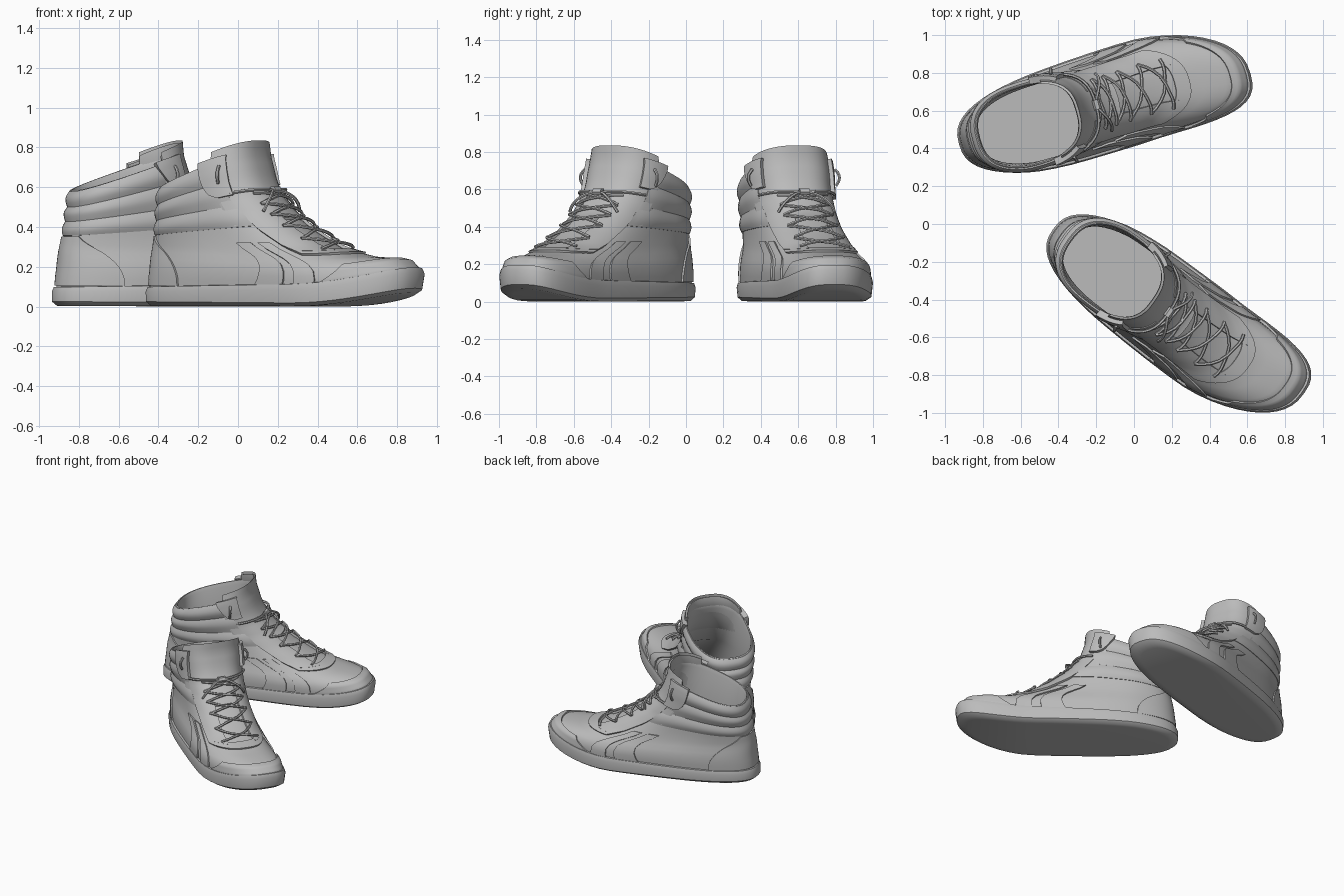
import bpy
from math import sin, cos, pi, radians
from mathutils import Vector, Matrix

if "Cube" in bpy.data.objects:
    bpy.data.objects.remove(bpy.data.objects["Cube"])

grey = bpy.data.materials.new("plain grey")
grey.diffuse_color = (0.5, 0.5, 0.5, 1)
grey.use_nodes = True
grey.node_tree.nodes["Principled BSDF"].inputs["Base Color"].default_value = grey.diffuse_color

# Each ring: heel z, toe z, heel position, toe position, half width
UPPER = [(.07, .08, -.765, .77, .248), (.14, .12, -.76, .77, .253),
         (.19, .165, -.753, .735, .253), (.24, .198, -.748, .665, .243),
         (.28, .228, -.742, .55, .23), (.31, .29, -.735, .35, .218),
         (.34, .39, -.728, .16, .212), (.39, .475, -.715, .04, .21),
         (.45, .56, -.708, -.045, .212), (.49, .64, -.70, -.09, .215),
         (.535, .70, -.695, -.11, .218), (.575, .76, -.685, -.13, .215),
         (.61, .835, -.68, -.135, .20)]
SOLE = [(.002, .0, -.72, .71, .205), (.004, .0, -.76, .76, .24),
        (.025, .015, -.785, .79, .265), (.075, .09, -.785, .802, .272),
        (.098, .12, -.775, .79, .265), (.102, .125, -.74, .75, .235)]
LINING = [(.575, .76, -.685, -.13, .215), (.585, .765, -.675, -.135, .207),
          (.56, .73, -.668, -.14, .20), (.40, .40, -.68, .05, .195),
          (.13, .13, -.71, .45, .215)]


def spow(x, p):
    return abs(x) ** p * (1 if x >= 0 else -1)


def point(rows, a, t):
    """Point on a ringed surface: a = angle round the foot (0 = toe), t = ring."""
    i = min(max(int(t), 0), len(rows) - 2)
    zb, zf, ub, uf, w = [p + (q - p) * (t - i) for p, q in zip(rows[i], rows[i + 1])]
    c = spow(cos(a), .77)
    f = (c + 1) / 2
    u = ub + (uf - ub) * f
    v = w * spow(sin(a), .77) * (.95 + .09 * f)
    v += .015 * max(0, 1 - abs(u - .3) / .5) - .06 * max(0, (u - .2) / .6) ** 2
    if v < 0:
        v -= .012 * max(0, 1 - abs(u + .45) / .35)
    z = zb + (zf - zb) * f + .08 * max(0, (u - .25) / .55) ** 2
    return Vector((u, v, z))


def surf(a, t, off=0.0):
    """Point lifted off the upper along its normal."""
    da = point(UPPER, a + .02, t) - point(UPPER, a - .02, t)
    dt = point(UPPER, a, t + .05) - point(UPPER, a, t - .05)
    return point(UPPER, a, t) + da.cross(dt).normalized() * off


def make(name, verts, faces, side):
    me = bpy.data.meshes.new(name)
    me.from_pydata(verts, [], faces)
    me.transform(side[1])
    if side[1].determinant() < 0:
        me.flip_normals()
    me.materials.append(grey)
    ob = bpy.data.objects.new(side[0] + "_" + name, me)
    bpy.context.collection.objects.link(ob)
    return ob


def rings(name, rows, side, last, cap=None, n=56):
    """Closed rings stacked into a shell, optionally capped at one ring."""
    verts = [point(rows, 2 * pi * i / n, t) for t in range(last + 1) for i in range(n)]
    faces = [(t * n + i, t * n + (i + 1) % n, (t + 1) * n + (i + 1) % n, (t + 1) * n + i)
             for t in range(last) for i in range(n)]
    if cap is not None:
        for i in range(n // 2):
            q = [i, i + 1, (n - i - 1) % n, (n - i) % n]
            q = list(dict.fromkeys(q))
            faces.append([cap * n + k for k in (q[::-1] if cap == 0 else q)])
    return make(name, verts, faces, side)


def panel(name, side, a0, a1, t0, t1, h, puff=0.0, na=14, nt=10, flat=False):
    """Raised patch; a0 and a1 are functions of height s in 0..1."""
    verts, m = [], nt + 3
    for i in range(na + 3):
        for j in range(m):
            x = min(max((i - 1) / na, 0), 1)
            s = min(max((j - 1) / nt, 0), 1)
            rim = i in (0, na + 2) or j in (0, nt + 2)
            off = -.006 if rim and not flat else h + puff * sin(pi * s)
            verts.append(surf(a0(s) + (a1(s) - a0(s)) * x, t0 + (t1 - t0) * s, off))
    faces = [(i * m + j, (i + 1) * m + j, (i + 1) * m + j + 1, i * m + j + 1)
             for i in range(na + 2) for j in range(m - 1)]
    return make(name, verts, faces, side)


def both(name, side, a0, a1, *args, **kw):
    """The same patch on the outer and the inner flank."""
    panel("outer_" + name, side, a0, a1, *args, **kw)
    panel("inner_" + name, side, lambda s: -a1(s), lambda s: -a0(s), *args, **kw)


def k(value):
    return lambda s: value


def cord(name, pts, side, r=.0085):
    cu = bpy.data.curves.new(name, 'CURVE')
    cu.dimensions, cu.bevel_depth, cu.bevel_resolution = '3D', r, 1
    cu.use_fill_caps = True
    sp = cu.splines.new('POLY')
    sp.points.add(len(pts) - 1)
    for p, co in zip(sp.points, pts):
        p.co = (*(side[1] @ co), 1)
    cu.materials.append(grey)
    bpy.context.collection.objects.link(bpy.data.objects.new(side[0] + "_" + name, cu))


def strand(name, side, a0, t0, a1, t1, off=.024, lift=.008):
    cord(name, [surf(a0 + (a1 - a0) * i / 8, t0 + (t1 - t0) * i / 8,
                     off + lift * sin(pi * i / 8)) for i in range(9)], side)


def shoe(side):
    rings("sole", SOLE, side, 5, cap=0)
    rings("upper", UPPER, side, 11)
    rings("lining", LINING, side, 4, cap=4)
    # tongue rising above the collar
    tongue = panel("tongue", side, k(-1.2), k(1.2), 6.6, 12, .010, flat=True, na=20)
    sol = tongue.modifiers.new("thickness", 'SOLIDIFY')
    sol.thickness, sol.offset = .02, -1
    # heel counter and toe guard
    panel("heel_counter", side, lambda s: 2.15 + .5 * s ** 2,
          lambda s: 2 * pi - 2.15 - .5 * s ** 2, .5, 6.2, .010, na=24)
    panel("toe_guard", side, lambda s: -1.15 + .35 * s, lambda s: 1.15 - .35 * s,
          .6, 2.6, .010, na=28)
    # padded collar bands
    for n, (t0, t1, start) in enumerate(((6.3, 7.6, .95), (7.6, 9.2, 1.0), (9.2, 11.1, 1.1))):
        panel("collar_band_%d" % n, side, k(start), k(2 * pi - start), t0, t1,
              .004, .012, na=36, nt=8)
    # eyestays joined by a bar above the toe
    both("eyestay", side, lambda s: .32 - .06 * s, lambda s: .92 + .08 * s, 4.6, 8.3, .014, nt=14)
    panel("eyestay_bar", side, k(-.92), k(.92), 4.35, 4.75, .013, na=20, nt=3)
    # slanted side stripes
    for n in range(2):
        both("stripe_%d" % n, side, lambda s, n=n: 1.16 + .24 * n - .12 * s,
             lambda s, n=n: 1.32 + .24 * n - .12 * s, .6, 5.3, .010, na=3)
    # ankle strap tabs with a cord loop
    panel("outer_strap_tab", side, lambda s: .9 - .05 * s,
          lambda s: 1.2 + .4 * s ** .5 - .2 * s, 8.2, 11.35, .032, na=8)
    panel("inner_strap_tab", side, lambda s: -1.0 - .35 * s ** .5, lambda s: -.78,
          8.8, 11.35, .032, na=8)
    for g, nm in ((1, "outer"), (-1, "inner")):
        strand(nm + "_strap_cord", side, 1.08 * g, 9.2, 1.0 * g, 10.6, .036, .02)
        # lace ends running from the knot
        strand(nm + "_knot_lace", side, 0, 8.15, .95 * g, 8.35)
        strand(nm + "_loose_end", side, 0, 8.15, .6 * g, 6.9, .028, .02)
        for n in range(5):
            t = 4.7 + .68 * n
            strand("%s_lace_%d" % (nm, n), side, -.5 * g, t, .5 * g, t + .68, .021 + .003 * g)
    cord("knot", [surf(-.06, 8.15, .03), surf(.06, 8.15, .03)], side, .02)


# Mirrored pair, each turned outwards
shoe(("left", Matrix.Translation((-.171, .635, 0)) @ Matrix.Rotation(radians(15.7), 4, 'Z')))
shoe(("right", Matrix.Translation((.212, -.481, 0)) @ Matrix.Rotation(radians(-35.3), 4, 'Z')
      @ Matrix.Diagonal((1, -1, 1, 1))))

# Turn everything into smooth meshes with sharp panel edges
bpy.ops.object.select_all(action='SELECT')
bpy.context.view_layer.objects.active = bpy.context.selected_objects[0]
bpy.ops.object.convert(target='MESH')
bpy.ops.object.shade_smooth_by_angle(angle=radians(40))
